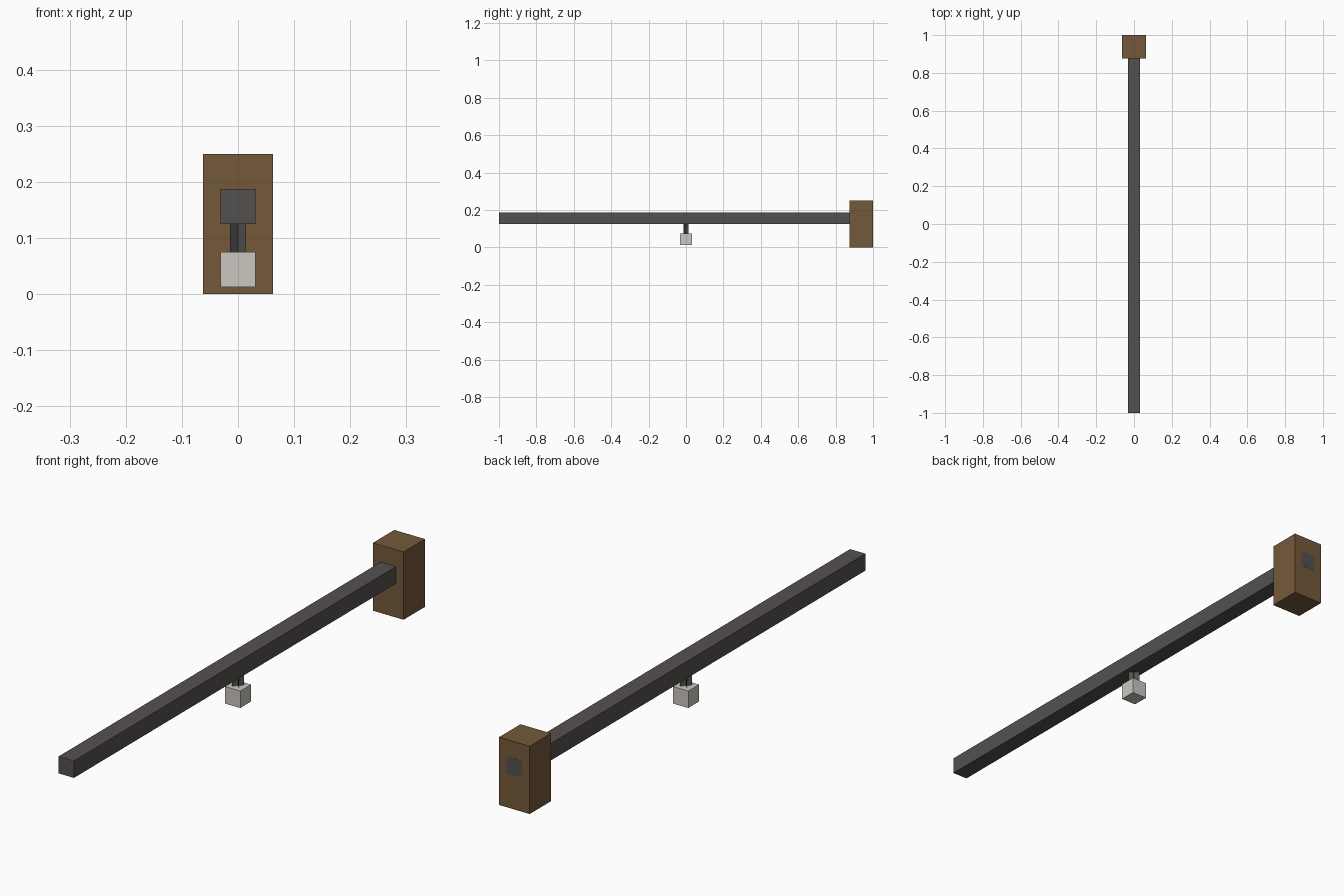
import bpy, bmesh, math
from mathutils import Matrix

cube = bpy.data.objects.get("Cube")
if cube:
    bpy.data.objects.remove(cube, do_unlink=True)


def material(name, srgb):
    col = [((c / 255 + 0.055) / 1.055) ** 2.4 for c in srgb] + [1.0]
    m = bpy.data.materials.new(name)
    m.use_nodes = True
    m.diffuse_color = col
    m.node_tree.nodes["Principled BSDF"].inputs["Base Color"].default_value = col
    return m


def finish(name, bm, mat):
    mesh = bpy.data.meshes.new(name)
    bm.to_mesh(mesh)
    bm.free()
    mesh.materials.append(mat)
    obj = bpy.data.objects.new(name, mesh)
    bpy.context.collection.objects.link(obj)
    return obj


def box(name, lo, hi, mat):
    bm = bmesh.new()
    bmesh.ops.create_cube(bm, size=1)
    for v in bm.verts:
        v.co = [(a + b) / 2 + c * (b - a) for a, b, c in zip(lo, hi, v.co)]
    return finish(name, bm, mat)


wood = material("brown wood", (116, 89, 58))
iron = material("dark grey iron", (84, 81, 80))
lamp = material("pale lamp", (203, 199, 193))

# Upright wooden block; the beam runs through it and shows on its back
box("mounting_block", (-0.0625, 0.875, 0), (0.0625, 0.9995, 0.25), wood)
box("beam", (-0.03125, -1, 0.125), (0.03125, 1, 0.1875), iron)
box("lamp_cube", (-0.03125, -0.03125, 0.0125), (0.03125, 0.03125, 0.075), lamp)

# Hanger: two thin sheets crossing diagonally between beam and lamp
bm = bmesh.new()
half, bottom, top = 0.0198, 0.075, 0.125
for angle in (45, 135):
    turn = Matrix.Rotation(math.radians(angle), 3, "Z")
    corners = [(-half, 0, bottom), (half, 0, bottom), (half, 0, top), (-half, 0, top)]
    sheet = [bm.verts.new(c) for c in corners]
    bm.faces.new(sheet)
    bmesh.ops.rotate(bm, verts=sheet, cent=(0, 0, 0), matrix=turn)
finish("hanger", bm, iron)
